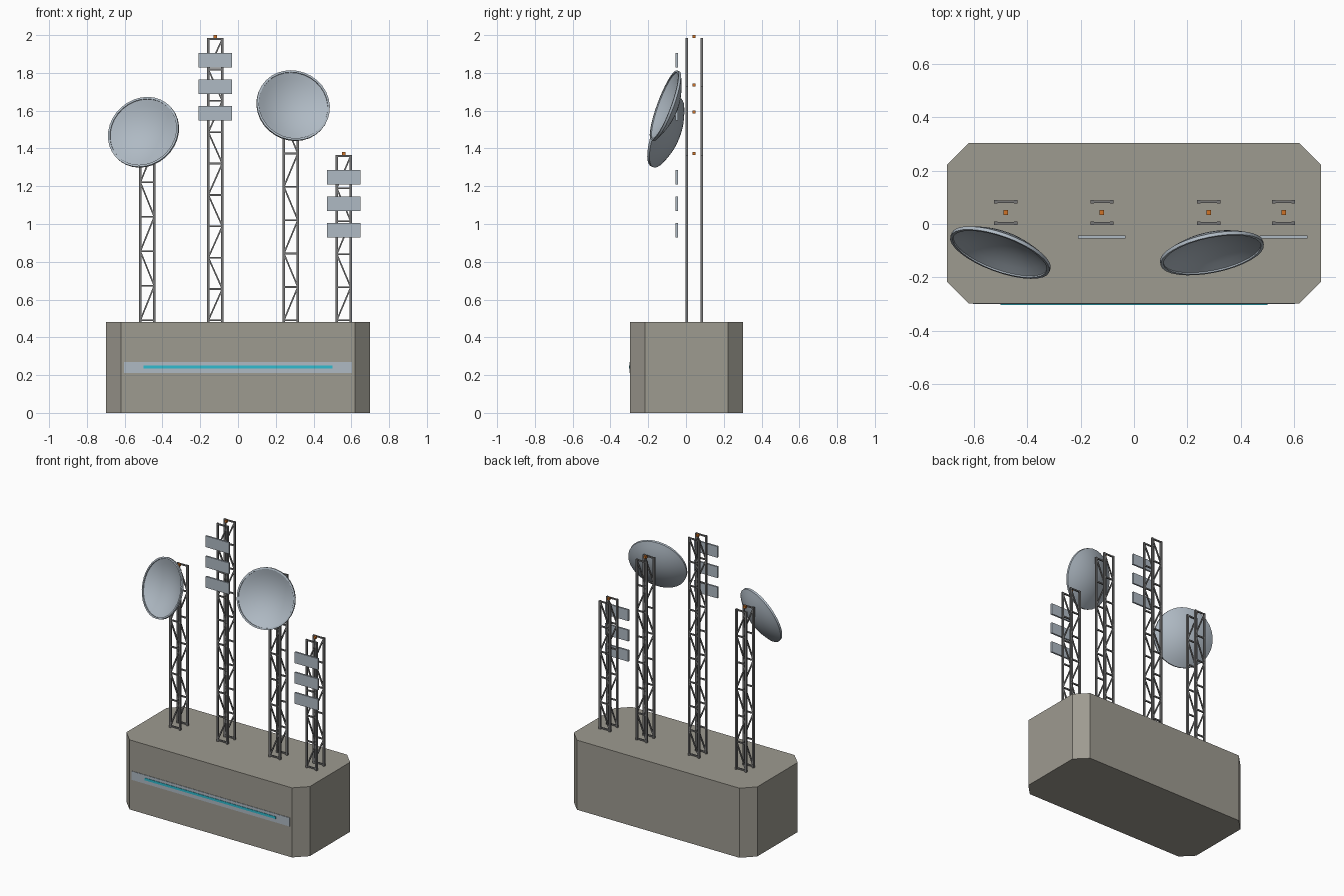
import bpy, bmesh, math
from mathutils import Vector, Matrix

if "Cube" in bpy.data.objects:
    bpy.data.objects.remove(bpy.data.objects["Cube"])


def material(name, rgb):
    m = bpy.data.materials.new(name)
    m.diffuse_color = (*rgb, 1)
    m.use_nodes = True
    m.node_tree.nodes["Principled BSDF"].inputs["Base Color"].default_value = m.diffuse_color
    return m


CONCRETE = material("warm_grey", (0.34, 0.325, 0.28))
STEEL = material("dark_steel", (0.18, 0.18, 0.18))
PALE = material("pale_blue_grey", (0.43, 0.49, 0.55))
CYAN = material("cyan_glow", (0.03, 0.50, 0.62))
ORANGE = material("orange_beacon", (0.62, 0.17, 0.02))


def finish(bm, name, mat):
    bmesh.ops.recalc_face_normals(bm, faces=bm.faces[:])
    me = bpy.data.meshes.new(name)
    bm.to_mesh(me)
    bm.free()
    me.materials.append(mat)
    ob = bpy.data.objects.new(name, me)
    bpy.context.collection.objects.link(ob)
    return ob


def add_box(bm, center, size):
    mat = Matrix.Translation(center) @ Matrix.Diagonal((*size, 1))
    bmesh.ops.create_cube(bm, size=1, matrix=mat)


def box(name, center, size, mat):
    bm = bmesh.new()
    add_box(bm, center, size)
    return finish(bm, name, mat)


def add_bar(bm, a, b, t):
    """Square bar between two points."""
    a, b = Vector(a), Vector(b)
    d = b - a
    mat = (Matrix.Translation((a + b) / 2) @ d.to_track_quat('Z', 'Y').to_matrix().to_4x4()
           @ Matrix.Diagonal((t, t, d.length, 1)))
    bmesh.ops.create_cube(bm, size=1, matrix=mat)


BASE_Y, BASE_TOP = 0.003, 0.48
TOWER_Y = 0.043
HX, HY = 0.037, 0.04          # half spacing of the tower legs

# Base block with chamfered vertical corners
bm = bmesh.new()
add_box(bm, (0, BASE_Y, BASE_TOP / 2), (1.4, 0.6, BASE_TOP))
uprights = [e for e in bm.edges if abs(e.verts[0].co.z - e.verts[1].co.z) > 0.1]
bmesh.ops.bevel(bm, geom=uprights, offset=0.08, segments=1, affect='EDGES')
finish(bm, "base_block", CONCRETE)

# Front plate and light strip
box("front_plate", (0, -0.2965, 0.24), (1.206, 0.007, 0.06), PALE)
box("light_strip", (0, -0.2995, 0.243), (1.0, 0.007, 0.016), CYAN)


def tower(label, x, top, bays):
    bm = bmesh.new()
    low = BASE_TOP + 0.01
    step = (top - low) / bays
    for y in (TOWER_Y - HY, TOWER_Y + HY):
        # Legs
        for s in (-1, 1):
            add_box(bm, (x + s * HX, y, (BASE_TOP + top) / 2), (0.013, 0.013, top - BASE_TOP))
        # Rungs and zigzag braces on front and back
        for i in range(bays + 1):
            z = min(low + i * step, top - 0.005)
            add_bar(bm, (x - HX, y, z), (x + HX, y, z), 0.009)
            if i < bays:
                s = -1 if i % 2 == 0 else 1
                add_bar(bm, (x + s * HX, y, z), (x - s * HX, y, min(z + step, top - 0.005)), 0.008)
    finish(bm, label + "_tower", STEEL)
    box(label + "_beacon", (x, TOWER_Y, top + 0.008), (0.017, 0.017, 0.016), ORANGE)


def panels(label, x, top):
    for i in range(3):
        box(f"{label}_panel_{i + 1}", (x, -0.049, top - 0.118 - 0.14 * i),
            (0.178, 0.012, 0.077), PALE)


def dish(label, x, top, yaw):
    """Thin bowl revolved about its axis, tilted up and turned sideways."""
    R, depth, n = 0.197, 0.057, 6
    outer = [(R * i / n, depth * (i / n) ** 2) for i in range(n + 1)]
    r = R - 0.011
    inner = [(r * i / n, 0.012 + (depth - 0.005) * (i / n) ** 2) for i in range(n, -1, -1)]
    profile = outer + [(R, 0.070), (r, 0.070)] + inner
    bm = bmesh.new()
    verts = [bm.verts.new((a, 0, z)) for a, z in profile]
    edges = [bm.edges.new(p) for p in zip(verts, verts[1:])]
    bmesh.ops.spin(bm, geom=verts + edges, axis=(0, 0, 1), cent=(0, 0, 0),
                   angle=math.tau, steps=32, use_duplicate=False)
    bmesh.ops.remove_doubles(bm, verts=bm.verts[:], dist=1e-4)
    tilt = math.radians(20)
    aim = Vector((math.cos(tilt) * math.sin(yaw), -math.cos(tilt) * math.cos(yaw), math.sin(tilt)))
    bm.transform(Matrix.Translation((x, -0.051, top - 0.122))
                 @ aim.to_track_quat('Z', 'Y').to_matrix().to_4x4())
    ob = finish(bm, label + "_dish", PALE)
    bpy.ops.object.select_all(action='DESELECT')
    ob.select_set(True)
    bpy.context.view_layer.objects.active = ob
    bpy.ops.object.shade_smooth_by_angle(angle=math.radians(35))


# Four masts: two with dishes, two with panel aerials
for label, x, top, bays, yaw in (("left", -0.48, 1.586, 6, -20), ("tall", -0.12, 1.984, 9, None),
                                 ("mid_right", 0.28, 1.727, 7, 11.5), ("short", 0.56, 1.365, 5, None)):
    tower(label, x, top, bays)
    if yaw is None:
        panels(label, x, top)
    else:
        dish(label, x, top, math.radians(yaw))
